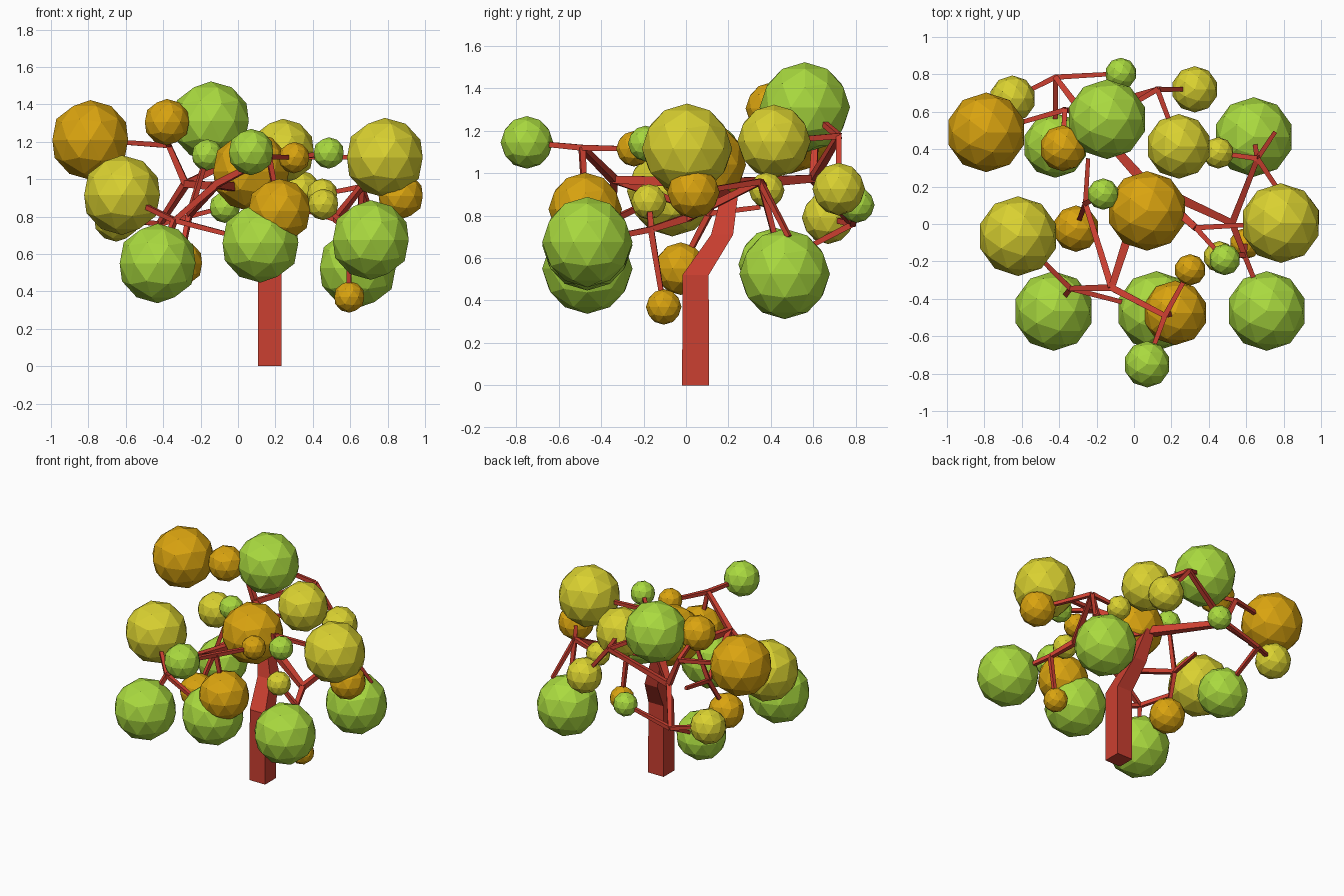
import bpy, bmesh, math
from mathutils import Vector

if "Cube" in bpy.data.objects:
    bpy.data.objects.remove(bpy.data.objects["Cube"])


def material(name, rgb):
    m = bpy.data.materials.new(name)
    m.diffuse_color = (*rgb, 1)
    m.use_nodes = True
    m.node_tree.nodes["Principled BSDF"].inputs["Base Color"].default_value = m.diffuse_color
    return m


BARK = material("bark", (0.60, 0.05, 0.03))
GREEN = material("green_leaf", (0.40, 0.70, 0.05))
YELLOW = material("yellow_leaf", (0.70, 0.64, 0.03))
ORANGE = material("orange_leaf", (0.70, 0.37, 0.005))


def finish(bm, name, mat):
    bmesh.ops.recalc_face_normals(bm, faces=bm.faces)
    me = bpy.data.meshes.new(name)
    bm.to_mesh(me)
    bm.free()
    me.materials.append(mat)
    ob = bpy.data.objects.new(name, me)
    bpy.context.collection.objects.link(ob)
    return ob


def tube(name, rings):
    """Four-sided tube through rings of four points."""
    bm = bmesh.new()
    loops = [[bm.verts.new(p) for p in ring] for ring in rings]
    for a, b in zip(loops, loops[1:]):
        for i in range(4):
            j = (i + 1) % 4
            bm.faces.new((a[i], a[j], b[j], b[i]))
    bm.faces.new(loops[0])
    bm.faces.new(loops[-1])
    finish(bm, name, BARK)


CORNERS = ((-1, -1), (1, -1), (1, 1), (-1, 1))


def branch(name, a, b, w0, w1):
    a, b = Vector(a), Vector(b)
    d = (b - a).normalized()
    u = d.cross(Vector((0, 0, 1))).normalized()
    v = u.cross(d)
    tube(name, [[p + (u * i + v * j) * w for i, j in CORNERS]
                for p, w in ((a, w0), (b, w1))])


def leaf(name, mat, x, y, z, r):
    bm = bmesh.new()
    bmesh.ops.create_icosphere(bm, subdivisions=2, radius=r)
    bmesh.ops.translate(bm, verts=bm.verts, vec=(x, y, z))
    finish(bm, name, mat)


# Bent square trunk: x, y, z, half width
trunk = [(0.17, 0.045, 0, 0.063), (0.17, 0.045, 0.52, 0.062),
         (0.13, 0.17, 0.71, 0.052), (0.06, 0.22, 0.97, 0.034)]
tube("trunk", [[(x + i * w, y + j * w, z) for i, j in CORNERS] for x, y, z, w in trunk])

# Forks where branches split
T = (0.06, 0.22, 0.95)
A = (-0.28, 0.60, 0.975)
B = (-0.37, 0.61, 1.18)
C = (-0.42, 0.785, 0.76)
D = (0.125, 0.72, 1.175)
E = (-0.26, 0.11, 0.81)
F = (-0.12, -0.34, 0.97)
G = (0.165, -0.49, 1.12)
H = (-0.34, -0.345, 0.78)
I = (0.525, 0.005, 0.79)
K = (0.66, 0.35, 0.96)
M = (0.33, -0.02, 1.12)
N = (0.59, -0.165, 0.735)

for i, (a, b) in enumerate([(T, A), (T, F), (T, I), (T, M)]):
    branch(f"main_branch_{i}", a, b, 0.028, 0.018)
for i, (a, b) in enumerate([(A, B), (A, C), (A, D), (F, E), (F, G), (F, H),
                            (I, K), (I, N)]):
    branch(f"side_branch_{i}", a, b, 0.018, 0.014)
for i, (a, b) in enumerate([(E, (-0.245, 0.35, 0.84)), (K, (0.75, 0.485, 0.70))]):
    branch(f"bare_twig_{i}", a, b, 0.013, 0.011)

# Leaf balls: parent fork, colour, x, y, z, radius
L, Q, S, XS = 0.213, 0.173, 0.124, 0.084
leaves = [
    (B, ORANGE, -0.79, 0.49, 1.21, L), (C, YELLOW, -0.65, 0.67, 0.79, S),
    (D, GREEN, -0.145, 0.56, 1.31, L), (B, ORANGE, -0.38, 0.405, 1.305, S),
    (C, GREEN, -0.42, 0.42, 0.57, Q), (C, GREEN, -0.07, 0.805, 0.85, XS),
    (D, YELLOW, 0.24, 0.415, 1.15, Q), (D, YELLOW, 0.325, 0.72, 0.925, S),
    (K, GREEN, 0.64, 0.465, 0.525, L), (K, YELLOW, 0.45, 0.38, 0.92, XS),
    (K, ORANGE, 0.87, 0.035, 0.91, S), (M, YELLOW, 0.785, 0.005, 1.115, L),
    (T, ORANGE, 0.07, 0.07, 1.04, L), (E, GREEN, -0.165, 0.16, 1.13, XS),
    (E, ORANGE, -0.31, -0.025, 0.55, S), (H, YELLOW, -0.62, -0.065, 0.915, L),
    (H, GREEN, -0.43, -0.465, 0.55, L), (H, GREEN, 0.12, -0.465, 0.66, L),
    (N, GREEN, 0.71, -0.465, 0.675, L), (G, ORANGE, 0.22, -0.475, 0.83, Q),
    (G, GREEN, 0.07, -0.75, 1.145, S), (G, ORANGE, 0.30, -0.245, 1.115, XS),
    (M, GREEN, 0.485, -0.19, 1.14, XS), (N, YELLOW, 0.455, -0.175, 0.865, XS),
    (N, ORANGE, 0.595, -0.105, 0.37, XS),
]
for i, (fork, mat, x, y, z, r) in enumerate(leaves):
    leaf(f"leaf_ball_{i}", mat, x, y, z, r)
    branch(f"twig_{i}", fork, (x, y, z), 0.014, 0.011)
